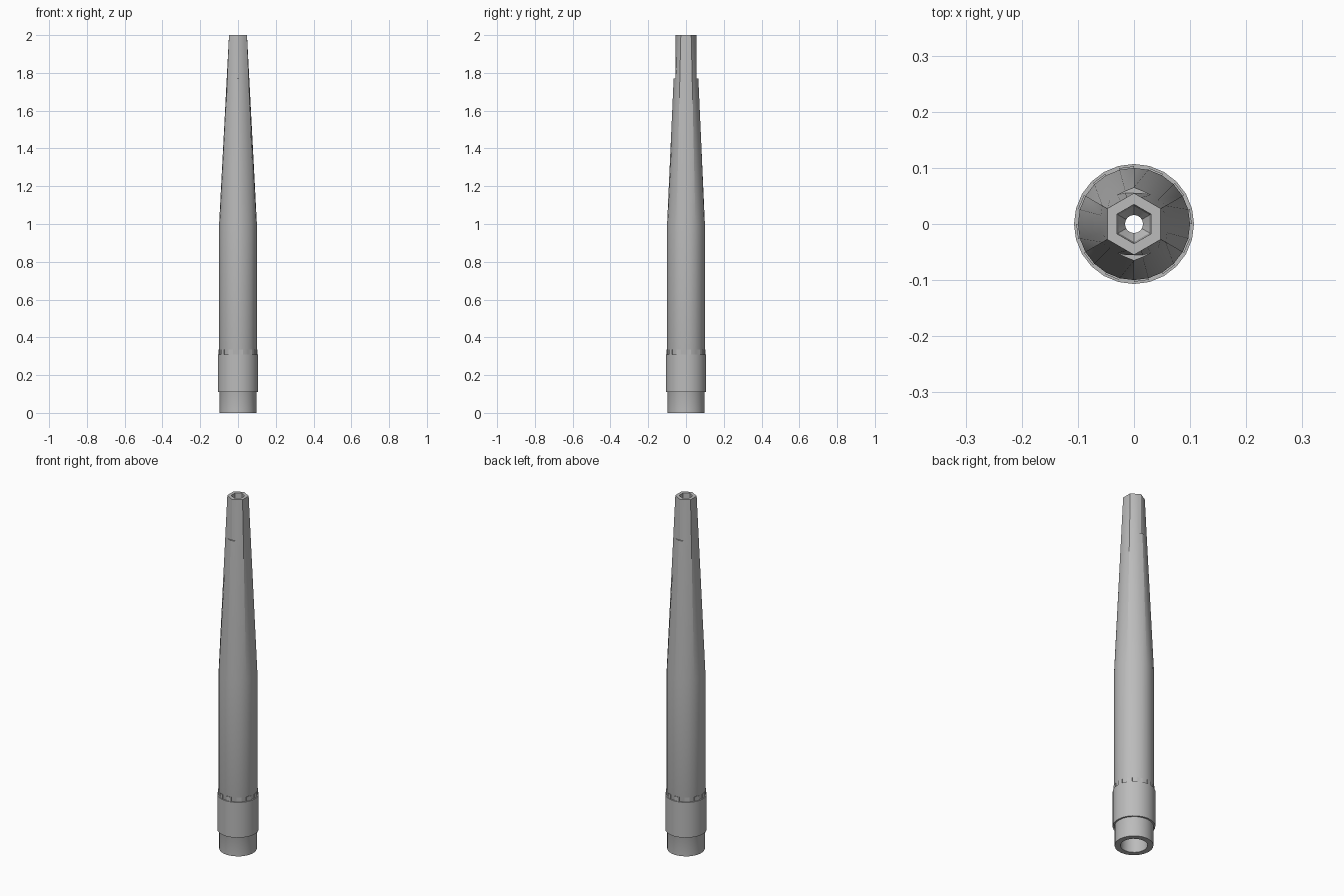
import bpy, bmesh, math

cube = bpy.data.objects.get("Cube")
if cube:
    bpy.data.objects.remove(cube, do_unlink=True)

SIDES = 24
TAPER_START, NOTCH_Z, TOP = 1.0, 1.77, 2.0
BODY_R, TIP_R, FLAT_Y = 0.1, 0.055, 0.055

grey = bpy.data.materials.new("plain grey")
grey.use_nodes = True
COLOUR = (0.5, 0.5, 0.5, 1)
grey.diffuse_color = COLOUR
grey.node_tree.nodes["Principled BSDF"].inputs["Base Color"].default_value = COLOUR


def circle(radius, z):
    angles = [2 * math.pi * i / SIDES for i in range(SIDES)]
    return [(radius * math.cos(a), radius * math.sin(a), z) for a in angles]


def hexagon(radius, z):
    """Hexagon with corners on the y axis, sampled at the same angles as the circle."""
    points = []
    for i in range(SIDES):
        a = 2 * math.pi * i / SIDES
        off = (a + math.pi / 6) % (math.pi / 3) - math.pi / 6
        r = radius * math.cos(math.pi / 6) / math.cos(off)
        points.append((r * math.cos(a), r * math.sin(a), z))
    return points


def blend(low, high, t):
    return [tuple(p + (q - p) * t for p, q in zip(a, b)) for a, b in zip(low, high)]


def finish(name, bm, angle=25):
    bmesh.ops.recalc_face_normals(bm, faces=bm.faces)
    mesh = bpy.data.meshes.new(name)
    bm.to_mesh(mesh)
    bm.free()
    obj = bpy.data.objects.new(name, mesh)
    bpy.context.collection.objects.link(obj)
    mesh.materials.append(grey)
    bpy.ops.object.select_all(action="DESELECT")
    obj.select_set(True)
    bpy.context.view_layer.objects.active = obj
    bpy.ops.object.shade_smooth_by_angle(angle=math.radians(angle))
    return obj


def loft(name, rings):
    """Skin a closed loop of rings: up the outside and back down the bore."""
    bm = bmesh.new()
    loops = [[bm.verts.new(p) for p in ring] for ring in rings]
    for k, low in enumerate(loops):
        high = loops[(k + 1) % len(loops)]
        for i in range(SIDES):
            j = (i + 1) % SIDES
            bm.faces.new((low[i], low[j], high[j], high[i]))
    bmesh.ops.remove_doubles(bm, verts=bm.verts, dist=0.00001)
    return finish(name, bm)


# Tapered barrel with two notched flats near the tip and a stepped bore
shoulder, tip = circle(BODY_R, TAPER_START), hexagon(TIP_R, TOP)
notch = blend(shoulder, tip, (NOTCH_Z - TAPER_START) / (TOP - TAPER_START))
flats = [(x, max(-FLAT_Y, min(FLAT_Y, y)), z) for x, y, z in notch]
loft("barrel", [
    circle(0.097, 0), circle(0.097, 0.12), circle(BODY_R, 0.13), shoulder,
    notch, flats, tip,
    hexagon(0.035, TOP), hexagon(0.032, 1.9), circle(0.016, 1.88),
    circle(0.016, 0.5), circle(0.065, 0.4), circle(0.068, 0),
])

# Raised collar around the base
loft("collar", [
    circle(0.098, 0.11), circle(0.107, 0.11),
    circle(0.107, 0.31), circle(0.098, 0.31),
])

# Low ring of teeth standing on the collar
bm = bmesh.new()
levels = [circle(0.098, 0.305), circle(0.103, 0.305),
          circle(0.103, 0.335), circle(0.098, 0.335)]
for i in range(0, SIDES, 2):
    ends = [[bm.verts.new(ring[(i + s) % SIDES]) for ring in levels] for s in (0, 1)]
    bm.faces.new(ends[0])
    bm.faces.new(ends[1])
    for k in range(4):
        m = (k + 1) % 4
        bm.faces.new((ends[0][k], ends[0][m], ends[1][m], ends[1][k]))
finish("collar_teeth", bm)
